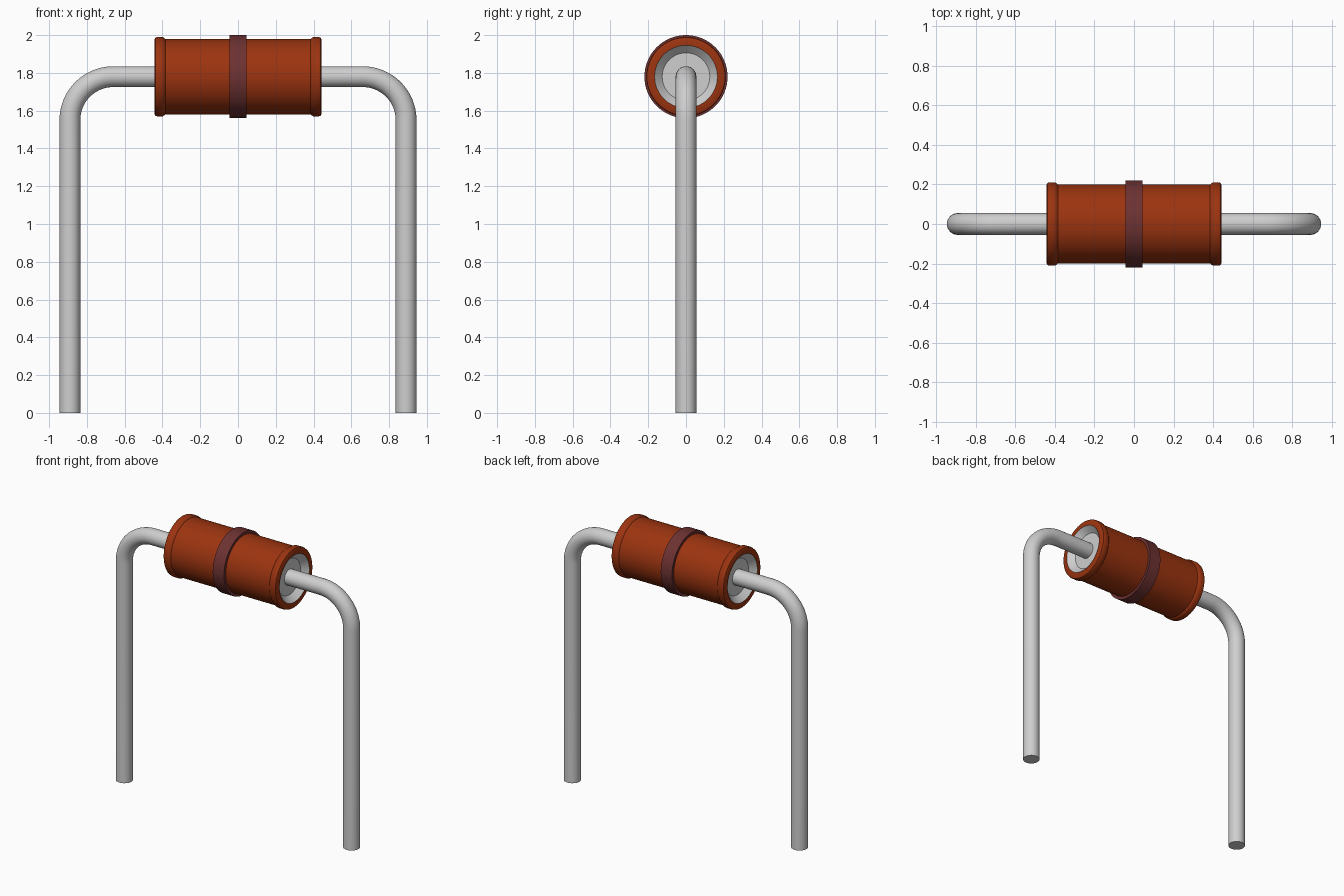
import bpy, bmesh, math
from mathutils import Vector

if "Cube" in bpy.data.objects:
    bpy.data.objects.remove(bpy.data.objects["Cube"], do_unlink=True)

AXIS_Z = 1.78      # height of the body axis
WIRE_R = 0.055     # lead radius
LEG_X = 0.89       # lead leg offset
BEND_R = 0.23      # lead bend radius


def material(name, rgb, roughness=0.5):
    mat = bpy.data.materials.new(name)
    mat.use_nodes = True
    mat.diffuse_color = (*rgb, 1)
    bsdf = mat.node_tree.nodes["Principled BSDF"]
    bsdf.inputs["Base Color"].default_value = (*rgb, 1)
    bsdf.inputs["Roughness"].default_value = roughness
    return mat


def skin(name, rings, mat, cap_start=False, cap_end=False):
    """Bridge a series of point rings into a smooth-shaded surface."""
    bm = bmesh.new()
    loops = [[bm.verts.new(p) for p in ring] for ring in rings]
    for a, b in zip(loops, loops[1:]):
        for i in range(len(a)):
            j = (i + 1) % len(a)
            bm.faces.new((a[i], a[j], b[j], b[i]))
    if cap_start:
        bm.faces.new(loops[0][::-1])
    if cap_end:
        bm.faces.new(loops[-1])
    mesh = bpy.data.meshes.new(name)
    bm.to_mesh(mesh)
    bm.free()
    mesh.materials.append(mat)
    obj = bpy.data.objects.new(name, mesh)
    bpy.context.collection.objects.link(obj)
    bpy.ops.object.select_all(action='DESELECT')
    obj.select_set(True)
    bpy.context.view_layer.objects.active = obj
    bpy.ops.object.mode_set(mode='EDIT')
    bpy.ops.mesh.select_all(action='SELECT')
    bpy.ops.mesh.normals_make_consistent(inside=False)
    bpy.ops.object.mode_set(mode='OBJECT')
    bpy.ops.object.shade_smooth_by_angle(angle=math.radians(35))
    return obj


def lathe(name, profile, mat, closed=False, sides=64):
    """Revolve (x, radius) points around the body axis."""
    if closed:
        profile = profile + profile[:1]
    rings = [[Vector((x, r * math.cos(t), AXIS_Z + r * math.sin(t)))
              for t in (2 * math.pi * i / sides for i in range(sides))]
             for x, r in profile]
    obj = skin(name, rings, mat)
    if closed:
        bm = bmesh.new()
        bm.from_mesh(obj.data)
        bmesh.ops.remove_doubles(bm, verts=bm.verts, dist=1e-5)
        bmesh.ops.recalc_face_normals(bm, faces=bm.faces)
        bm.to_mesh(obj.data)
        bm.free()
    return obj


orange = material("burnt orange", (0.33, 0.034, 0.005))
maroon = material("dark maroon", (0.155, 0.031, 0.031))
metal = material("light grey metal", (0.62, 0.62, 0.62))

# Body shell with a rounded rim at each end and recessed end openings
half = [(0.385, 0.2), (0.392, 0.206), (0.398, 0.21), (0.428, 0.21),
        (0.437, 0.207), (0.441, 0.2), (0.441, 0.165), (0.40, 0.125)]
shell = [(-x, r) for x, r in reversed(half)] + half
lathe("body_shell", shell, orange, closed=True)

# Colour band around the middle
lathe("middle_band", [(-0.044, 0.195), (-0.044, 0.22), (0.044, 0.22), (0.044, 0.195)],
      maroon, closed=True)

for side, s in (("left", 1), ("right", -1)):
    # Dished metal cap set into the end of the body
    lathe(f"{side}_end_cap",
          [(s * x, r) for x, r in ((0.39, 0.166), (0.4425, 0.166), (0.402, 0.126),
                                   (0.402, 0.03), (0.39, 0.03))],
          metal, closed=True)

    # Bent wire lead: cap, quarter bend, leg
    steps, sides = 16, 32
    path = [((0.395, AXIS_Z), 0.0)]
    for i in range(steps + 1):
        a = math.pi / 2 * i / steps
        path.append(((LEG_X - BEND_R + BEND_R * math.sin(a),
                      AXIS_Z - BEND_R + BEND_R * math.cos(a)), a))
    path.append(((LEG_X, 0.0), math.pi / 2))
    rings = []
    for (x, z), a in path:
        ring = []
        for k in range(sides):
            t = 2 * math.pi * k / sides
            n = WIRE_R * math.sin(t)
            ring.append(Vector((s * (x + n * math.sin(a)), WIRE_R * math.cos(t),
                                z + n * math.cos(a))))
        rings.append(ring)
    skin(f"{side}_wire_lead", rings, metal, cap_start=True, cap_end=True)
